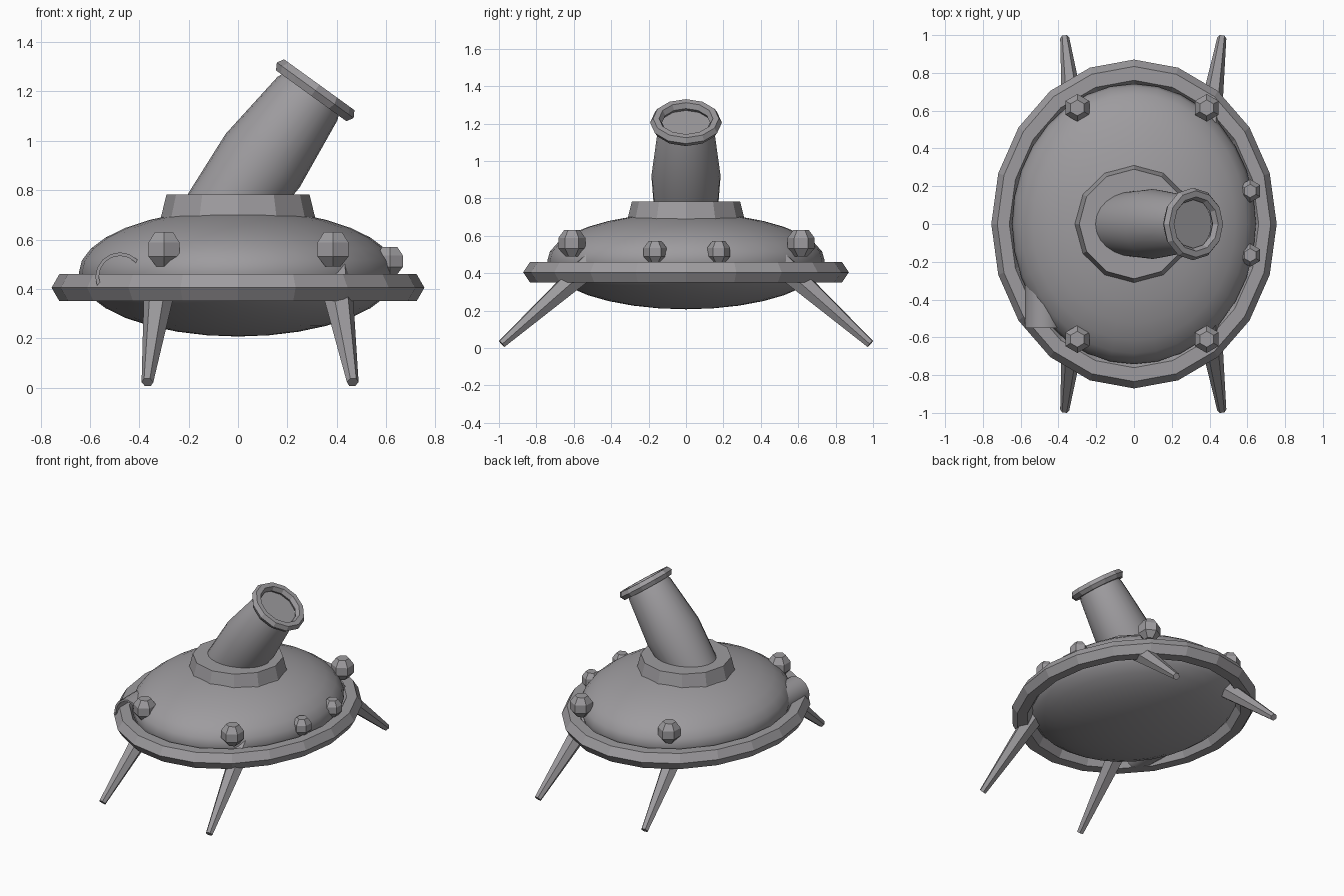
import bpy, bmesh, math
from mathutils import Vector, Matrix

if "Cube" in bpy.data.objects:
    bpy.data.objects.remove(bpy.data.objects["Cube"])

grey = bpy.data.materials.new("warm grey")
grey.diffuse_color = (0.34, 0.33, 0.345, 1)
grey.use_nodes = True
grey.node_tree.nodes["Principled BSDF"].inputs["Base Color"].default_value = grey.diffuse_color


def finish(name, bm, smooth=False):
    bmesh.ops.recalc_face_normals(bm, faces=bm.faces)
    mesh = bpy.data.meshes.new(name)
    bm.to_mesh(mesh)
    bm.free()
    mesh.materials.append(grey)
    ob = bpy.data.objects.new(name, mesh)
    bpy.context.collection.objects.link(ob)
    if smooth:
        bpy.ops.object.select_all(action='DESELECT')
        ob.select_set(True)
        bpy.context.view_layer.objects.active = ob
        bpy.ops.object.shade_smooth_by_angle(angle=math.radians(35))
    return ob


def lathe(name, profile, n, matrix=Matrix(), closed=False, caps=True, smooth=False, turn=0.0):
    """Sweep (radius, height) points round the local z axis."""
    bm = bmesh.new()
    rings = []
    for r, h in profile:
        ring = []
        for i in range(n):
            a = math.tau * i / n + turn
            ring.append(bm.verts.new(matrix @ Vector((r * math.cos(a), r * math.sin(a), h))))
        rings.append(ring)
    pairs = list(zip(rings, rings[1:])) + ([(rings[-1], rings[0])] if closed else [])
    for lo, hi in pairs:
        for i in range(n):
            j = (i + 1) % n
            bm.faces.new((lo[i], lo[j], hi[j], hi[i]))
    if caps and not closed:
        bm.faces.new(rings[0])
        bm.faces.new(rings[-1])
    return finish(name, bm, smooth)


def hexagon(major, minor):
    """Six-sided cross-section for a ring."""
    return [(major + minor * math.cos(k * math.pi / 3), minor * math.sin(k * math.pi / 3))
            for k in range(6)]


def along(origin, direction):
    """Frame at origin with local z along direction."""
    d = Vector(direction)
    return Matrix.Translation(origin) @ d.to_track_quat('Z', 'Y').to_matrix().to_4x4()


# Saucer body
bm = bmesh.new()
bmesh.ops.create_uvsphere(bm, u_segments=32, v_segments=16, radius=1,
                          matrix=Matrix.Translation((0, 0, 0.465)) @ Matrix.Diagonal((0.645, 0.742, 0.258, 1)))
finish("saucer_body", bm, True)

# Rim around the body
lathe("rim", hexagon(0.692, 0.0635), 20,
      Matrix.Translation((0, 0, 0.405)) @ Matrix.Diagonal((1, 1.152, 1, 1)), closed=True)

# Collar under the spout
lathe("collar", [(0.325, 0.65), (0.31, 0.70), (0.29, 0.782)], 12)

# Leaning spout, recessed mouth and flange
lean = (0.585, 0, 0.81)
lathe("spout", [(0.16, -0.32), (0.167, -0.28), (0.185, 0.0), (0.15, 0.31), (0.14, 0.335)], 24,
      along((0.10, 0, 0.92), lean), smooth=True)
lathe("spout_flange", hexagon(0.16, 0.032), 12, along((0.313, 0, 1.205), lean), closed=True)

# Faceted lamps on the body: four large, two small
bulb = [(0.035, -0.07), (0.073, -0.028), (0.073, 0.028), (0.042, 0.07)]
for x, y, z, s in [(-0.30, 0.615, 0.56, 1), (-0.30, -0.61, 0.56, 1), (0.385, 0.615, 0.56, 1),
                   (0.385, -0.61, 0.56, 1), (0.615, 0.175, 0.512, 0.84), (0.615, -0.165, 0.512, 0.84)]:
    lathe("lamp", [(r * s, h * s) for r, h in bulb], 6, Matrix.Translation((x, y, z)), turn=math.pi / 2)

# Splayed tapering legs, mirrored front to back
for x_top, x_tip in ((-0.31, -0.367), (0.392, 0.465)):
    for side in (-1, 1):
        top = Vector((x_top, side * 0.50, 0.455))
        tip = Vector((x_tip, side * 0.985, 0.022))
        lathe("leg", [(0.07, 0), (0.024, (tip - top).length)], 6, along(top, tip - top))

# Open pipe half sunk into the front left of the body
lathe("pipe", [(0.10, -0.01), (0.10, 0.26), (0.086, 0.26), (0.086, -0.01)], 16,
      along((-0.478, -0.29, 0.448), (0, -1, 0)), closed=True, smooth=True)
